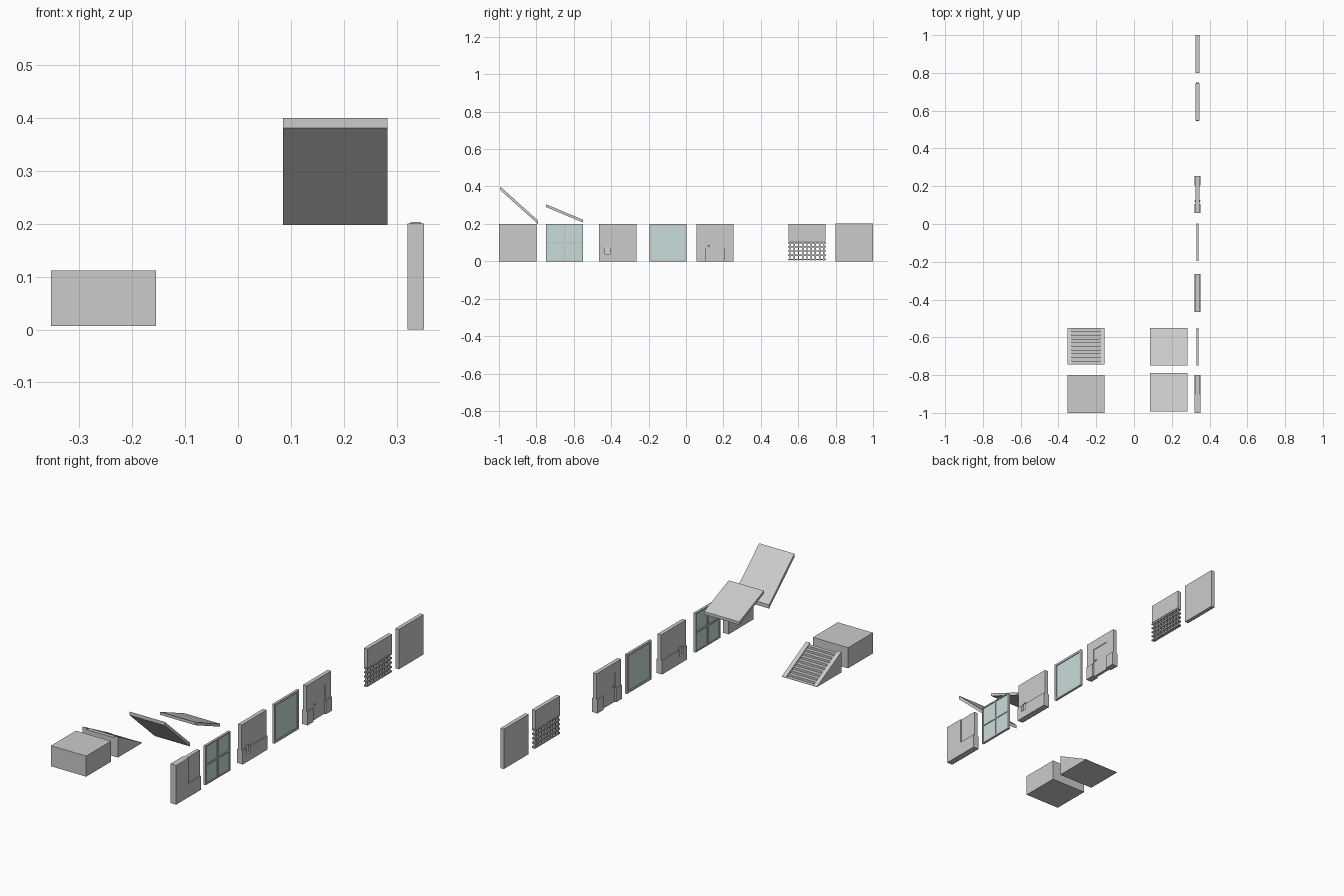
import bpy, bmesh, math
from mathutils import Vector

if "Cube" in bpy.data.objects:
    bpy.data.objects.remove(bpy.data.objects["Cube"])

XC = 0.336                       # centre line of the wall row
THIN, THICK = 0.010, 0.016       # half depths of wall and base
H, BASE = 0.20, 0.07

glass_mat = bpy.data.materials.new("pale_glass")
glass_mat.diffuse_color = (0.58, 0.72, 0.71, 1)
glass_mat.use_nodes = True
glass_mat.node_tree.nodes["Principled BSDF"].inputs["Base Color"].default_value = glass_mat.diffuse_color


def finish(name, bm, mat=None):
    bmesh.ops.recalc_face_normals(bm, faces=bm.faces)
    me = bpy.data.meshes.new(name)
    bm.to_mesh(me)
    bm.free()
    ob = bpy.data.objects.new(name, me)
    bpy.context.collection.objects.link(ob)
    if mat:
        me.materials.append(mat)
    return ob


def boxes(name, items, mat=None):
    """One object made of boxes (x0, x1, y0, y1, z0, z1)."""
    bm = bmesh.new()
    for x0, x1, y0, y1, z0, z1 in items:
        vs = bmesh.ops.create_cube(bm, size=1)["verts"]
        for v in vs:
            v.co = Vector(((x0 + x1) / 2 + v.co.x * (x1 - x0),
                           (y0 + y1) / 2 + v.co.y * (y1 - y0),
                           (z0 + z1) / 2 + v.co.z * (z1 - z0)))
    return finish(name, bm, mat)


def slab(y0, y1, z0, z1, half=THIN):
    """Box centred on the wall row."""
    return (XC - half, XC + half, y0, y1, z0, z1)


def extrude_x(name, profile, x0, x1):
    """Closed (y, z) profile extruded along x."""
    bm = bmesh.new()
    face = bm.faces.new([bm.verts.new((x0, y, z)) for y, z in profile])
    out = bmesh.ops.extrude_face_region(bm, geom=[face])["geom"]
    for v in out:
        if isinstance(v, bmesh.types.BMVert):
            v.co.x = x1
    return finish(name, bm)


# corner wall: full base and a thick front half
boxes("corner_wall", [slab(-1.0, -0.90, 0, H, THICK), slab(-0.90, -0.80, 0, BASE, THICK),
                      slab(-0.90, -0.80, BASE, H)])


# framed windows
def window(name, y0, y1, f, cross):
    d = 0.006
    bars = [slab(y0, y0 + f, 0, H, d), slab(y1 - f, y1, 0, H, d),
            slab(y0 + f, y1 - f, 0, f, d), slab(y0 + f, y1 - f, H - f, H, d)]
    if cross:
        ym, zm = (y0 + y1) / 2, H / 2
        bars += [slab(ym - 0.004, ym + 0.004, f, H - f, d),
                 slab(y0 + f, y1 - f, zm - 0.004, zm + 0.004, d)]
    boxes(name + "_frame", bars)
    boxes(name + "_glass", [slab(y0 + f, y1 - f, f, H - f, 0.002)], glass_mat)


window("four_pane_window", -0.748, -0.55, 0.006, True)
window("large_window", -0.195, 0.003, 0.011, False)

# cellar wall: base interrupted by a small window
wy0, wy1, wz0, wz1 = -0.434, -0.405, 0.038, 0.08
boxes("cellar_wall", [slab(-0.465, wy0, 0, BASE, THICK), slab(wy1, -0.265, 0, BASE, THICK),
                      slab(wy0, wy1, 0, wz0, THICK),
                      slab(-0.465, wy0, BASE, H), slab(wy1, -0.265, BASE, H),
                      slab(wy0, wy1, wz1, H)])
boxes("cellar_glass", [slab(wy0, wy1, wz0, wz1, 0.006)], glass_mat)

# door wall
dy0, dy1, dz = 0.105, 0.205, 0.15
boxes("door_wall", [slab(0.057, dy0, 0, BASE, THICK), slab(dy1, 0.255, 0, BASE, THICK),
                    slab(0.057, dy0, BASE, H), slab(dy1, 0.255, BASE, H),
                    slab(dy0, dy1, dz, H)])
boxes("door", [slab(dy0, dy1, 0, dz, 0.007)])
for side in (-1, 1):
    bpy.ops.mesh.primitive_uv_sphere_add(segments=12, ring_count=8, radius=0.005,
                                         location=(XC + side * 0.011, 0.122, 0.083))
    bpy.context.object.name = "door_knob"
    bpy.ops.object.shade_smooth_by_angle()

# lattice wall: solid top, crossed bars below
boxes("lattice_wall_top", [slab(0.548, 0.745, 0.105, H)])
bars, w = [], 0.0035
for i in range(9):
    y = 0.556 + i * (0.737 - 0.556) / 8
    bars.append(slab(y - w, y + w, 0.004, 0.106, 0.006))
for j in range(5):
    z = 0.010 + j * 0.0225
    bars.append(slab(0.545, 0.748, z - w, z + w, 0.009))
boxes("lattice_bars", bars)

# plain wall
boxes("plain_wall", [slab(0.80, 1.0, 0, 0.203)])

# floor block
X0, X1, Z0, Z1 = -0.353, -0.155, 0.007, 0.112
boxes("floor_block", [(X0, X1, -1.0, -0.80, Z0, Z1)])

# stairs: stepped core between sloping side boards
ya, yb, n, side = -0.745, -0.55, 10, 0.022
steps = [(ya, Z0)]
dy, rise = (yb - ya) / n, (Z1 - Z0) / n
for i in range(n):
    z = Z1 - (i + 1) * rise
    steps += [(ya + i * dy, z + rise * 0.1), (ya + (i + 1) * dy, z + rise * 0.1)]
steps.append((yb, Z0))
extrude_x("stair_steps", steps, X0 + side, X1 - side)
for x in (X0, X1 - side):
    extrude_x("stair_side", [(ya, Z0), (ya, Z1), (yb, Z0 + 0.002), (yb, Z0)], x, x + side)

# roof panels: steep and shallow
for name, y0, y1, z0, z1, t in (("steep_roof", -0.993, -0.79, 0.40, 0.217, 0.019),
                                ("shallow_roof", -0.748, -0.55, 0.305, 0.222, 0.015)):
    extrude_x(name, [(y0, z0), (y1, z1), (y1, z1 - t), (y0, z0 - t)], 0.085, 0.283)
